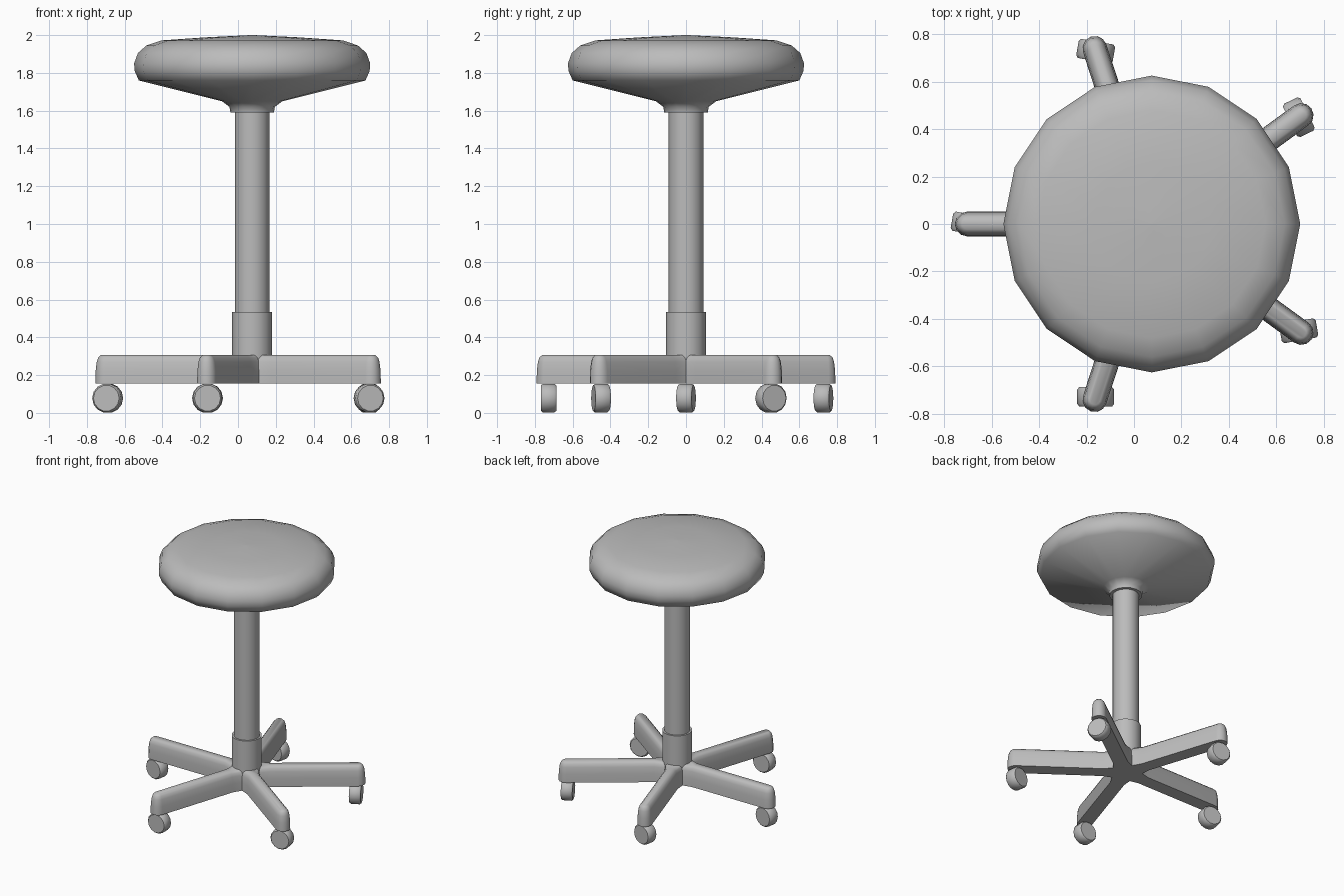
import bpy, bmesh, math
from mathutils import Matrix, Vector

cube = bpy.data.objects.get("Cube")
if cube:
    bpy.data.objects.remove(cube, do_unlink=True)

CX = 0.075  # column axis

grey = bpy.data.materials.new("plain_grey")
grey.use_nodes = True
GREY = (0.5, 0.5, 0.5, 1)
grey.diffuse_color = GREY
grey.node_tree.nodes["Principled BSDF"].inputs["Base Color"].default_value = GREY


def finish(name, bm, angle=40):
    bmesh.ops.recalc_face_normals(bm, faces=bm.faces[:])
    mesh = bpy.data.meshes.new(name)
    bm.to_mesh(mesh)
    bm.free()
    mesh.materials.append(grey)
    obj = bpy.data.objects.new(name, mesh)
    bpy.context.collection.objects.link(obj)
    bpy.ops.object.select_all(action='DESELECT')
    obj.select_set(True)
    bpy.context.view_layer.objects.active = obj
    bpy.ops.object.shade_smooth_by_angle(angle=math.radians(angle))
    return obj


def loft(bm, loops):
    """Skin closed rings of points and cap both ends."""
    rings = [[bm.verts.new(p) for p in loop] for loop in loops]
    n = len(rings[0])
    for a, b in zip(rings, rings[1:]):
        for i in range(n):
            j = (i + 1) % n
            bm.faces.new((a[i], a[j], b[j], b[i]))
    bm.faces.new(rings[0])
    bm.faces.new(rings[-1])


def turned(name, profile, sides, matrix, angle=40):
    """Solid of revolution about local z from (radius, height) pairs."""
    bm = bmesh.new()
    turns = [2 * math.pi * i / sides for i in range(sides)]
    loft(bm, [[matrix @ Vector((r * math.cos(t), r * math.sin(t), z)) for t in turns]
              for r, z in profile])
    return finish(name, bm, angle)


axis = Matrix.Translation((CX, 0, 0))

# Cushion with its conical underside and mounting flange
turned("seat", [(0.115, 1.59), (0.12, 1.62), (0.16, 1.65), (0.60, 1.76),
                (0.622, 1.81), (0.625, 1.85), (0.605, 1.905), (0.56, 1.945),
                (0.48, 1.972), (0.25, 1.988), (0.01, 2.0)], 16, axis, 60)

# Column and collar
turned("column", [(0.092, 0.5), (0.092, 1.62)], 16, axis)
turned("collar", [(0.106, 0.28), (0.106, 0.535)], 16, axis)


# Five-legged base as one star-shaped piece with rounded upper edges
def star(z, inset):
    w = 0.052 - inset
    pts = []
    for k in range(5):
        a = math.radians(36 + 72 * k)
        spin = Matrix.Rotation(a, 3, 'Z')
        local = [(0.16, -w)]
        for s in range(7):
            t = math.radians(-90 + 30 * s)
            local.append((0.778 + w * math.cos(t), w * math.sin(t)))
        local.append((0.16, w))
        pts += [spin @ Vector((x, y, z)) for x, y in local]
        crotch = a + math.radians(36)
        r = 0.115 - inset
        pts.append(Vector((r * math.cos(crotch), r * math.sin(crotch), z)))
    return [p + Vector((CX, 0, 0)) for p in pts]


bm = bmesh.new()
loft(bm, [star(z, d) for z, d in
          [(0.155, 0), (0.22, 0.001), (0.27, 0.007), (0.293, 0.015), (0.307, 0.03)]])
finish("star_base", bm, 50)

# Casters, each swivelled a little differently
SWIVELS = [-64, -10, -10, 0, 10]
for k, swivel in enumerate(SWIVELS):
    a = math.radians(36 + 72 * k)
    place = (Matrix.Translation((CX + 0.765 * math.cos(a), 0.765 * math.sin(a), 0.078))
             @ Matrix.Rotation(math.radians(swivel), 4, 'Z')
             @ Matrix.Rotation(math.pi / 2, 4, 'X'))
    turned(f"caster_{k + 1}", [(0.069, -0.041), (0.078, -0.03), (0.078, 0.03),
                               (0.069, 0.041)], 14, place, 50)
